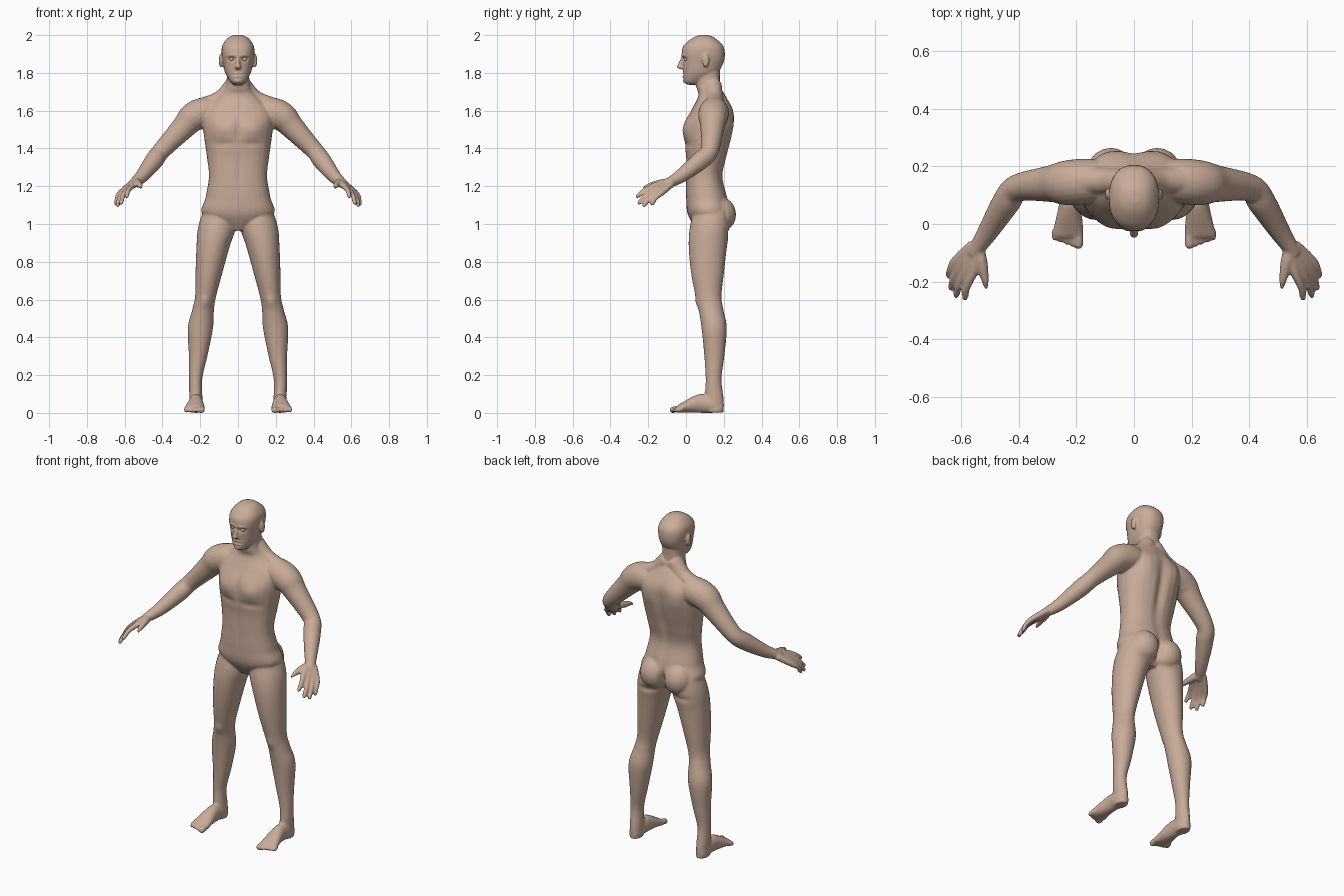
import bpy, bmesh, math
from mathutils import Vector

X, Y, Z = Vector((1, 0, 0)), Vector((0, 1, 0)), Vector((0, 0, 1))
skin = bpy.data.materials.new("skin")
skin.diffuse_color = (0.58, 0.41, 0.32, 1)
bm = bmesh.new()


def spline(rows, steps=6):
    """Catmull-Rom through rows of numbers."""
    out = []
    for i in range(len(rows) - 1):
        p0, p1, p2 = rows[max(i - 1, 0)], rows[i], rows[i + 1]
        p3 = rows[min(i + 2, len(rows) - 1)]
        for s in range(steps):
            t = s / steps
            out.append([b + 0.5 * t * ((c - a) + t * (2 * a - 5 * b + 4 * c - d + t * (3 * b - a - 3 * c + d)))
                        for a, b, c, d in zip(p0, p1, p2, p3)])
    return out + [list(rows[-1])]


def loft(rows, axes=None, mirror=False, p=2.0, n=28):
    """Closed skin over rows of (x, y, z, radius_u, radius_v)."""
    rows = spline(rows)
    pts = [Vector(r[:3]) for r in rows]
    for side in ((1, -1) if mirror else (1,)):
        rings = []
        for i, r in enumerate(rows):
            if axes:
                u, v = axes
            else:
                t = (pts[min(i + 1, len(pts) - 1)] - pts[max(i - 1, 0)]).normalized()
                u = t.cross(Vector((1, 1, 1))).normalized()
                v = t.cross(u)
            ring = []
            for k in range(n):
                c, s = math.cos(2 * math.pi * k / n), math.sin(2 * math.pi * k / n)
                c = math.copysign(abs(c) ** (2 / p), c)
                s = math.copysign(abs(s) ** (2 / p), s)
                q = pts[i] + u * c * max(r[3], 0.001) + v * s * max(r[4], 0.001)
                ring.append(bm.verts.new((q.x * side, q.y, q.z)))
            rings.append(ring)
        for a, b in zip(rings, rings[1:]):
            for k in range(n):
                bm.faces.new((a[k], a[(k + 1) % n], b[(k + 1) % n], b[k]))
        bm.faces.new(rings[0])
        bm.faces.new(rings[-1])


def trunk(rows):
    """Centred horizontal sections: z, half width, front y, back y."""
    loft([(0, (f + b) / 2, z, w, (b - f) / 2) for z, w, f, b in rows], (X, Y), p=2.3)


def tube(rows):
    """Mirrored round limb: x, y, z, radius."""
    loft([(*r, r[3]) for r in rows], None, True, n=20)


def ball(c, r):
    """Mirrored ellipsoid."""
    a = [math.pi * i / 8 for i in range(9)]
    loft([(c[0], c[1], c[2] - r[2] * math.cos(t), r[0] * math.sin(t), r[1] * math.sin(t))
          for t in a], (X, Y), True, n=20)


# torso and neck
trunk([(.965, .05, .06, .17), (1.05, .188, .01, .235), (1.14, .172, 0, .22), (1.25, .154, 0, .195),
       (1.35, .164, 0, .215), (1.45, .178, -.01, .24), (1.54, .187, -.004, .25),
       (1.61, .175, .032, .247), (1.68, .1, .066, .21), (1.73, .064, .055, .182), (1.82, .06, .06, .18)])
# head
trunk([(1.737, .022, .008, .06), (1.755, .042, -.012, .1), (1.8, .068, -.014, .165),
       (1.85, .079, -.018, .198), (1.9, .087, -.023, .206), (1.945, .083, -.012, .196),
       (1.985, .054, .035, .152), (2.001, .02, .075, .115)])
# nose and ears
loft([(0, -.012, 1.885, .009, .012), (0, -.03, 1.845, .011, .014), (0, -.033, 1.83, .018, .016),
      (0, -.02, 1.82, .014, .012)], (X, Y))
ball((.092, .104, 1.864), (.01, .02, .036))
# neck-to-shoulder slope
tube([(.02, .14, 1.735, .05), (.09, .15, 1.662, .046), (.19, .15, 1.615, .052)])
# arms
tube([(.08, .15, 1.6, .06), (.165, .148, 1.595, .078), (.235, .143, 1.567, .078), (.29, .14, 1.51, .064),
      (.405, .125, 1.388, .048), (.445, .075, 1.335, .049), (.51, -.03, 1.252, .036), (.56, -.105, 1.21, .024)])
# fingers, each continuing the palm from the wrist
for i in range(4):
    f = i / 3
    wrist = Vector((.54 + .02 * f, -.085 + .012 * f, 1.225 - .01 * f))
    knuckle = Vector((.56 + .06 * f, -.168 + .04 * f, 1.202 - .036 * f))
    tip = Vector((.59 + .055 * f * (2 - f), -.264 + .08 * f * f, 1.14 - .14 * f + .1 * f * f))
    bend = knuckle.lerp(tip, .5) + Vector((.006, -.003, .007))
    tube([(*wrist, .019), (*knuckle, .0165), (*bend, .013), (*bend.lerp(tip, .8), .0115), (*tip, .006)])
# thumbs
tube([(.542, -.085, 1.222, .022), (.53, -.135, 1.215, .021), (.518, -.195, 1.203, .0135),
      (.514, -.226, 1.19, .006)])
# legs: z, centre x, half width, front y, back y
legs = [(1.07, .1, .085, .04, .23), (.98, .112, .1, .02, .232), (.88, .132, .088, .014, .217),
        (.74, .154, .071, .027, .201), (.62, .171, .056, .05, .188), (.55, .184, .057, .066, .197),
        (.45, .199, .067, .082, .216), (.3, .211, .049, .097, .203), (.18, .224, .035, .104, .188),
        (.07, .223, .035, .1, .2), (.002, .223, .034, .11, .2)]
loft([(x, (f + b) / 2, z, w, (b - f) / 2) for z, x, w, f, b in legs], (X, Y), True)
# buttocks
ball((.08, .175, 1.05), (.086, .09, .095))
# feet and toes
loft([(.223, .195, .03, .024, .025), (.223, .14, .042, .036, .042), (.223, .07, .05, .038, .05),
      (.229, -.03, .025, .054, .024), (.231, -.05, .018, .048, .016)], (X, Z), True)
for i in range(5):
    x, y, r = .193 + .0205 * i, -.083 + .007 * i, .0115 if i else .0165
    tube([(x, -.02, .022, r), (x, y + .03, .02, r), (x, y + .008, .0145, r), (x, y - .003, .012, r / 2)])

# fuse into one skin
bmesh.ops.recalc_face_normals(bm, faces=bm.faces)
mesh = bpy.data.meshes.new("human_body")
bm.to_mesh(mesh)
bm.free()
body = bpy.data.objects.new("human_body", mesh)
bpy.context.collection.objects.link(body)
bpy.context.view_layer.objects.active = body
body.select_set(True)
fuse = body.modifiers.new("fuse", 'REMESH')
fuse.mode, fuse.voxel_size = 'VOXEL', 0.006
soft = body.modifiers.new("soft", 'SMOOTH')
soft.factor, soft.iterations = 0.5, 6
for name in ("fuse", "soft"):
    bpy.ops.object.modifier_apply(modifier=name)

# anatomy brushes, mirrored: x, y, z, reach x, reach z, push along y
face = [(.034, -.018, 1.873, .018, .011, .016),   # eye sockets
        (.03, -.02, 1.893, .03, .007, -.005),     # brows
        (0, -.015, 1.797, .022, .005, -.006),     # upper lip
        (0, -.015, 1.79, .024, .004, .006),       # mouth line
        (0, -.015, 1.782, .02, .005, -.007),      # lower lip
        (0, -.01, 1.754, .018, .01, -.005)]       # chin
trunk_marks = [(.085, 0, 1.5, .07, .05, -.014),   # chest
               (0, -.01, 1.5, .016, .08, .008),   # breastbone
               (.08, 0, 1.425, .07, .02, .006),   # under chest
               (0, 0, 1.26, .014, .1, .005),      # belly line
               (0, .24, 1.38, .028, .2, -.018),   # spine groove
               (.1, .24, 1.54, .06, .07, .012),   # shoulder blades
               (0, .25, 1.03, .016, .06, -.035),  # buttock cleft
               (.1, .24, .955, .07, .018, -.008), # buttock fold
               (.173, .05, .585, .026, .03, -.007)]  # kneecaps
for v in body.data.vertices:
    x, y, z = v.co
    push = 0
    for cx, cy, cz, rx, rz, d in face + trunk_marks:
        e = ((z - cz) / rz) ** 2
        if e < 6:
            e += ((abs(x) - cx) / rx) ** 2 + ((y - cy) / .05) ** 2
            push += d * math.exp(-e)
    v.co = (x, y + push, max(z, 0))
body.data.shade_smooth()
body.data.materials.append(skin)

# eyes
for side, name in ((-1, "right_eye"), (1, "left_eye")):
    bpy.ops.mesh.primitive_uv_sphere_add(segments=20, ring_count=12, radius=.0125,
                                         location=(side * .034, .001, 1.872))
    eye = bpy.context.object
    eye.name = name
    eye.data.shade_smooth()
    eye.data.materials.append(skin)
